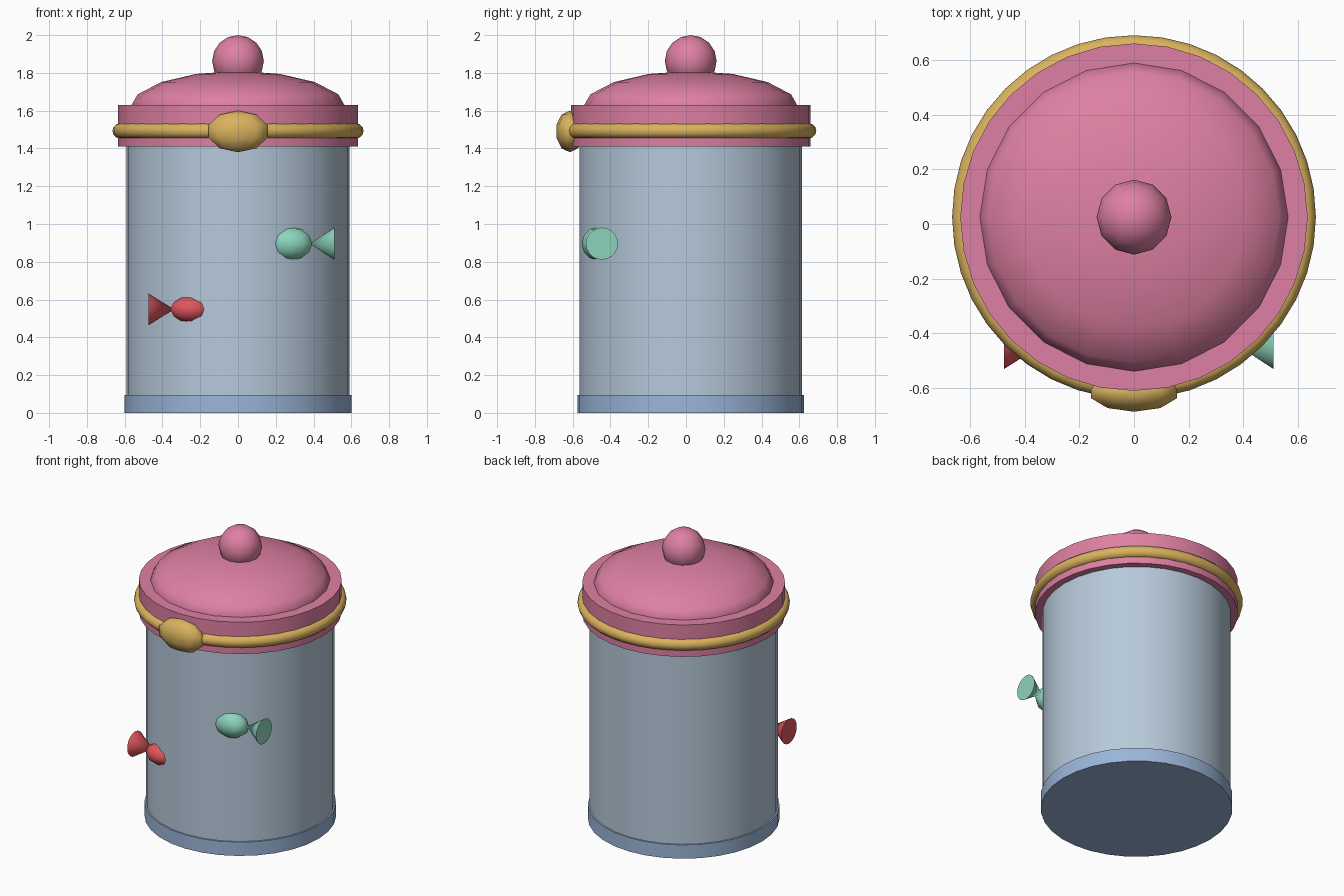
import bpy
import bmesh
import math
from mathutils import Matrix, Vector

cube = bpy.data.objects.get("Cube")
if cube:
    bpy.data.objects.remove(cube, do_unlink=True)

AXIS_Y = 0.025  # the jar's axis sits slightly behind the origin


def material(name, r, g, b):
    """Flat colour from sRGB bytes, stored as linear values."""
    def linear(c):
        c /= 255
        return c / 12.92 if c < 0.04045 else ((c + 0.055) / 1.055) ** 2.4
    colour = (linear(r), linear(g), linear(b), 1)
    mat = bpy.data.materials.new(name)
    mat.use_nodes = True
    mat.diffuse_color = colour
    mat.node_tree.nodes["Principled BSDF"].inputs["Base Color"].default_value = colour
    return mat


def finish(name, bm, mat, angle=50):
    bmesh.ops.recalc_face_normals(bm, faces=bm.faces)
    mesh = bpy.data.meshes.new(name)
    bm.to_mesh(mesh)
    bm.free()
    mesh.materials.append(mat)
    obj = bpy.data.objects.new(name, mesh)
    bpy.context.collection.objects.link(obj)
    bpy.ops.object.select_all(action='DESELECT')
    obj.select_set(True)
    bpy.context.view_layer.objects.active = obj
    bpy.ops.object.shade_smooth_by_angle(angle=math.radians(angle))
    return obj


def drum(name, radius, bottom, top, mat):
    bm = bmesh.new()
    bmesh.ops.create_cone(bm, cap_ends=True, segments=32, radius1=radius,
                          radius2=radius, depth=top - bottom)
    bmesh.ops.translate(bm, verts=bm.verts, vec=(0, AXIS_Y, (bottom + top) / 2))
    return finish(name, bm, mat)


def ellipsoid(name, centre, radii, segments, rings, mat):
    bm = bmesh.new()
    bmesh.ops.create_uvsphere(bm, u_segments=segments, v_segments=rings, radius=1)
    bmesh.ops.scale(bm, verts=bm.verts, vec=radii)
    bmesh.ops.translate(bm, verts=bm.verts, vec=centre)
    return finish(name, bm, mat, 60)


def torus(name, centre, major, minor, mat, segments=40, sides=12):
    """Spin a small circle around the vertical axis."""
    bm = bmesh.new()
    circle = bmesh.ops.create_circle(
        bm, segments=sides, radius=minor,
        matrix=Matrix.Translation((major, 0, 0)) @ Matrix.Rotation(math.pi / 2, 4, 'X'))
    edges = list({e for v in circle["verts"] for e in v.link_edges})
    bmesh.ops.spin(bm, geom=circle["verts"] + edges, cent=(0, 0, 0), axis=(0, 0, 1),
                   angle=math.tau, steps=segments, use_merge=True)
    bmesh.ops.remove_doubles(bm, verts=bm.verts, dist=0.0001)
    bmesh.ops.translate(bm, verts=bm.verts, vec=centre)
    return finish(name, bm, mat, 60)


def wrapper_cone(name, tip, base_x, radius, mat):
    """Cone along x, opening from its tip towards base_x."""
    tip = Vector(tip)
    length = base_x - tip.x
    bm = bmesh.new()
    bmesh.ops.create_cone(bm, cap_ends=True, segments=20, radius1=radius, radius2=0,
                          depth=abs(length))
    turn = Matrix.Rotation(math.copysign(math.pi / 2, -length), 4, 'Y')
    move = Matrix.Translation(tip + Vector((length / 2, 0, 0)))
    bmesh.ops.transform(bm, matrix=move @ turn, verts=bm.verts)
    return finish(name, bm, mat)


glass = material("pale_blue_glass", 182, 201, 218)
blue = material("base_blue", 155, 182, 217)
pink = material("lid_pink", 222, 128, 163)
gold = material("gold", 218, 178, 94)
red = material("candy_red", 222, 86, 92)
mint = material("candy_mint", 140, 212, 188)

# Jar
drum("jar_body", 0.59, 0.02, 1.45, glass)
drum("jar_base", 0.60, 0, 0.095, blue)

# Lid
drum("lid_rim", 0.635, 1.41, 1.63, pink)
ellipsoid("lid_dome", (0, AXIS_Y, 1.61), (0.575, 0.575, 0.2), 20, 8, pink)
ellipsoid("lid_knob", (0, AXIS_Y, 1.863), (0.137, 0.137, 0.137), 12, 8, pink)

# Gold band and clasp
torus("gold_band", (0, AXIS_Y, 1.493), 0.625, 0.04, gold)
ellipsoid("clasp", (0, -0.615, 1.49), (0.173, 0.075, 0.11), 10, 5, gold)

# Wrapped sweets on the front
ellipsoid("mint_sweet", (0.277, -0.468, 0.896), (0.122, 0.084, 0.088), 10, 6, mint)
wrapper_cone("mint_wrapper", (0.38, -0.445, 0.896), 0.51, 0.085, mint)
ellipsoid("red_sweet", (-0.25, -0.468, 0.548), (0.112, 0.088, 0.07), 10, 6, red)
wrapper_cone("red_wrapper", (-0.34, -0.445, 0.548), -0.475, 0.085, red)
